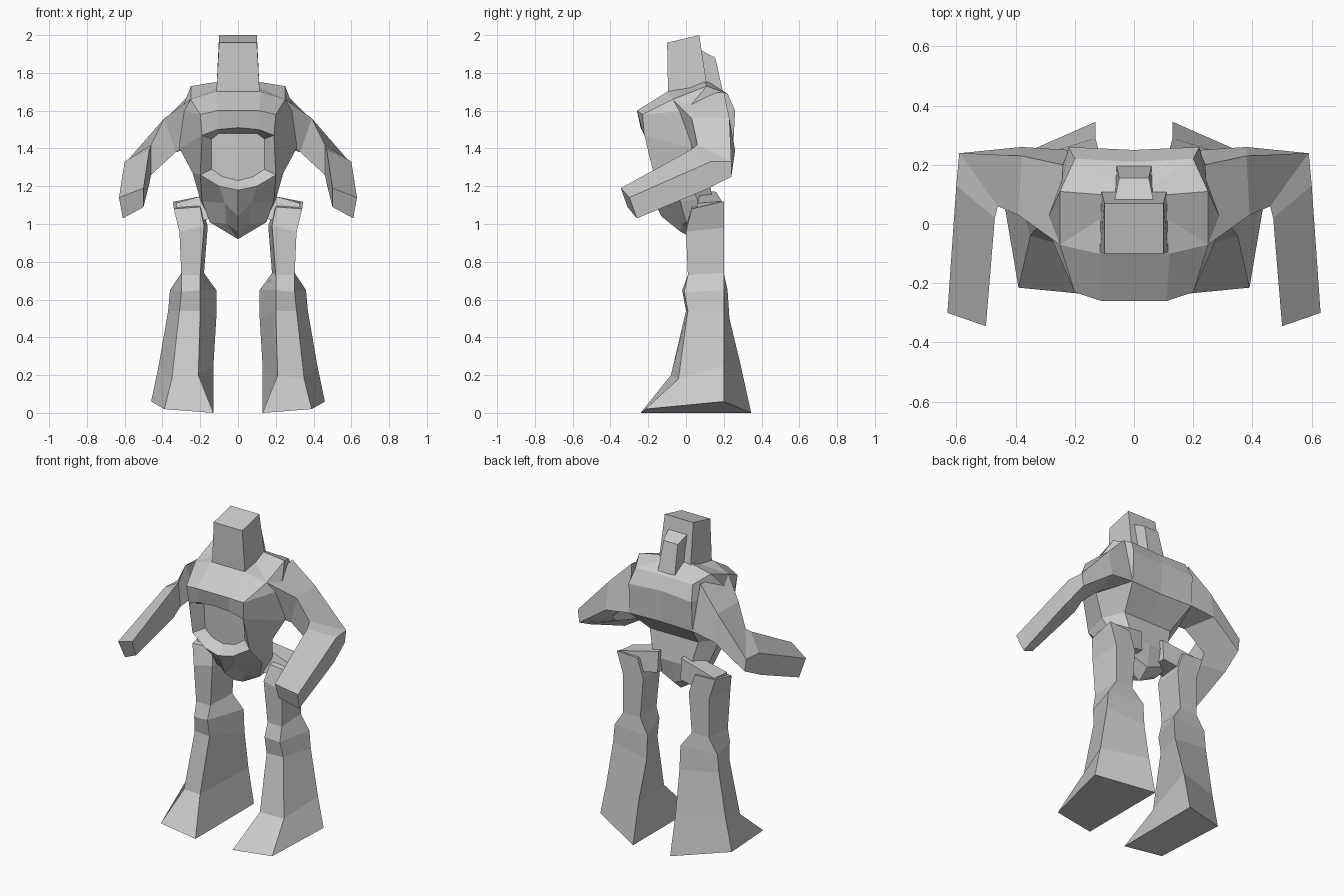
import bpy
import bmesh
from mathutils import Matrix

default_cube = bpy.data.objects.get("Cube")
if default_cube:
    bpy.data.objects.remove(default_cube, do_unlink=True)

# Single matte grey for the whole figure
grey = bpy.data.materials.new("plain_grey")
grey.use_nodes = True
grey.diffuse_color = (.6, .6, .6, 1)
shader = next(node for node in grey.node_tree.nodes if node.type == "BSDF_PRINCIPLED")
shader.inputs["Base Color"].default_value = grey.diffuse_color


def make_ring(bm, points):
    return [bm.verts.new(point) for point in points]


def bridge(bm, first, second, closed):
    """Join two equal rows of vertices with quads."""
    count = len(first)
    for i in range(count if closed else count - 1):
        j = (i + 1) % count
        bm.faces.new((first[i], first[j], second[j], second[i]))


def loft(bm, sections, closed):
    rings = [make_ring(bm, section) for section in sections]
    for first, second in zip(rings, rings[1:]):
        bridge(bm, first, second, closed)
    return rings


def fan(bm, ring, tip):
    """Close half a ring towards a point on the centre plane."""
    pole = bm.verts.new(tip)
    for first, second in zip(ring, ring[1:]):
        bm.faces.new((first, second, pole))


def finish(bm, name):
    """Mirror the model's left half to its right and make a flat-shaded object."""
    geometry = bm.verts[:] + bm.edges[:] + bm.faces[:]
    bmesh.ops.mirror(bm, geom=geometry, matrix=Matrix.Identity(4),
                     merge_dist=.0001, axis="X")
    bmesh.ops.remove_doubles(bm, verts=bm.verts[:], dist=.0001)
    bmesh.ops.recalc_face_normals(bm, faces=bm.faces[:])
    mesh = bpy.data.meshes.new(name)
    bm.to_mesh(mesh)
    bm.free()
    mesh.materials.append(grey)
    part = bpy.data.objects.new(name, mesh)
    bpy.context.collection.objects.link(part)
    return part


def capped_part(name, sections, closed):
    bm = bmesh.new()
    rings = loft(bm, sections, closed)
    bm.faces.new(rings[0])
    bm.faces.new(rings[-1])
    return finish(bm, name)


# Torso: half sections from front centre round to back centre, top to bottom
torso_sections = [
    [(0, -.1, 1.7), (.12, -.1, 1.7), (.25, -.07, 1.66),
     (.25, .11, 1.73), (.2, .22, 1.69), (0, .21, 1.69)],
    [(0, -.26, 1.6), (.11, -.26, 1.6), (.2, -.23, 1.58),
     (.3, 0, 1.6), (.22, .26, 1.6), (0, .25, 1.61)],
    [(0, -.24, 1.51), (.11, -.235, 1.5), (.19, -.22, 1.47),
     (.31, .03, 1.4), (.22, .25, 1.41), (0, .24, 1.41)],
    [(0, -.2, 1.18), (.1, -.19, 1.2), (.2, -.17, 1.26),
     (.24, 0, 1.27), (.17, .12, 1.28), (0, .12, 1.28)],
    [(0, -.13, 1.04), (.07, -.12, 1.11), (.19, -.03, 1.12),
     (.2, .06, 1.13), (.13, .14, 1.12), (0, .14, 1.12)],
    [(0, -.03, .96), (.06, -.02, 1), (.15, 0, 1.01),
     (.15, .08, 1.02), (.1, .11, 1.02), (0, .12, .98)],
]
bm = bmesh.new()
rings = loft(bm, torso_sections, False)
fan(bm, rings[0], (0, .09, 1.77))
fan(bm, rings[-1], (0, .05, .92))

# Sunken front panel: open the middle band and sink an inner floor
upper, lower = rings[2], rings[3]
for i in range(2):
    bm.faces.remove(bm.faces.get((upper[i], upper[i + 1], lower[i + 1], lower[i])))
bm.edges.remove(bm.edges.get((upper[1], lower[1])))
rim = upper[:3] + lower[2::-1]
floor = make_ring(bm, [(0, -.15, 1.48), (.1, -.15, 1.48), (.14, -.14, 1.45),
                       (.14, -.13, 1.29), (.08, -.14, 1.25), (0, -.14, 1.23)])
bridge(bm, rim, floor, False)
bm.faces.new(floor)
finish(bm, "torso")

# Head: tapered block with a sloping top
capped_part("head", [
    [(0, -.095, 1.69), (.115, -.095, 1.69), (.11, .11, 1.74), (0, .11, 1.74)],
    [(0, -.1, 1.96), (.1, -.1, 1.96), (.1, .07, 2), (0, .07, 2)],
], False)

# Ridge down the back of the head
capped_part("head_ridge", [
    [(0, .06, 1.7), (.07, .06, 1.7), (.06, .2, 1.68), (0, .2, 1.68)],
    [(0, .06, 1.93), (.07, .06, 1.93), (.05, .155, 1.88), (0, .155, 1.88)],
], False)

# Arms: shoulder, upper arm, elbow back, elbow front, hand
capped_part("arms", [
    [(.25, -.07, 1.66), (.24, .2, 1.7), (.22, .25, 1.41), (.3, .03, 1.4)],
    [(.39, .03, 1.56), (.38, .23, 1.56), (.38, .26, 1.39), (.33, .06, 1.38)],
    [(.46, .06, 1.42), (.59, .24, 1.33), (.58, .24, 1.25), (.46, .08, 1.26)],
    [(.47, .02, 1.39), (.6, .13, 1.33), (.6, .1, 1.18), (.47, .03, 1.21)],
    [(.5, -.345, 1.19), (.63, -.3, 1.14), (.61, -.26, 1.03), (.5, -.31, 1.09)],
], True)

# Legs: inner front, outer front, outer back, inner back, from sole to hip
capped_part("legs", [
    [(.13, -.24, 0), (.39, -.215, .02), (.46, .2, .06), (.13, .345, 0)],
    [(.21, -.08, .2), (.35, -.04, .18), (.42, .2, .25), (.13, .29, .25)],
    [(.2, 0, .54), (.31, .01, .54), (.37, .2, .54), (.115, .23, .5)],
    [(.2, -.02, .65), (.3, -.01, .64), (.36, .2, .65), (.115, .22, .65)],
    [(.2, .01, .73), (.3, .01, .73), (.3, .2, .74), (.18, .2, .74)],
    [(.18, 0, .99), (.31, 0, .96), (.3, .2, .98), (.16, .2, .99)],
    [(.2, .03, 1.09), (.34, .03, 1.08), (.345, .2, 1.12), (.2, .2, 1.11)],
], True)

# Hip joints linking each leg to the pelvis
capped_part("hip_joints", [
    [(.08, .03, 1.04), (.08, .17, 1.04), (.08, .16, 1.17), (.08, .08, 1.18)],
    [(.3, .04, 1), (.3, .19, 1), (.33, .19, 1.12), (.33, .06, 1.11)],
], True)
